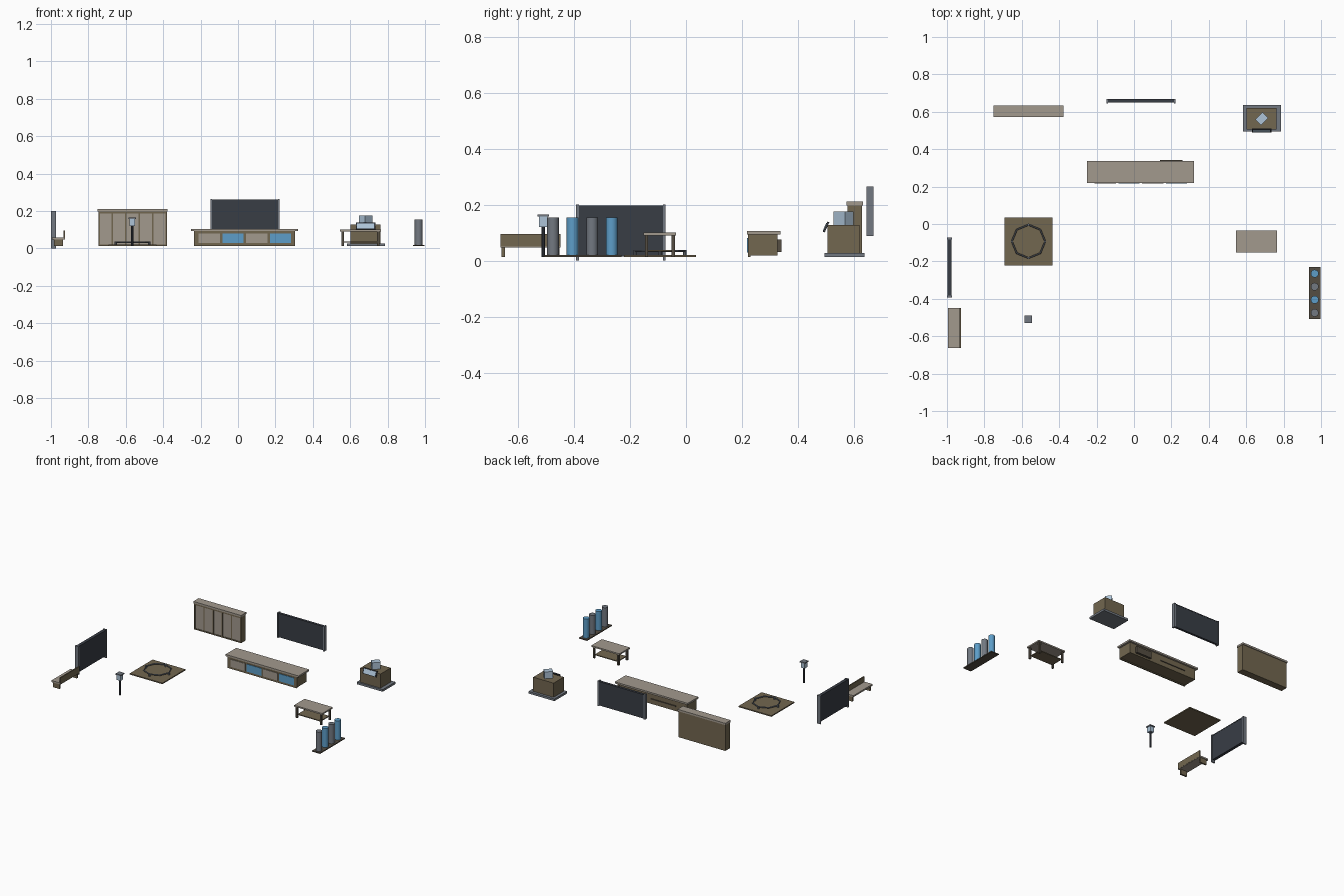
import bpy, math


def material(name, rgb):
    m = bpy.data.materials.new(name)
    m.diffuse_color = (*rgb, 1)
    return m


BROWN = material("brown_wood", (0.17, 0.135, 0.08))
DARKWOOD = material("dark_wood", (0.09, 0.075, 0.055))
TAUPE = material("taupe", (0.36, 0.32, 0.27))
DARK = material("dark_panel", (0.04, 0.047, 0.06))
GREY = material("grey_metal", (0.17, 0.19, 0.22))
BLUE = material("blue", (0.11, 0.34, 0.58))
PALE = material("pale_blue", (0.42, 0.55, 0.68))


def box(name, x, y, z, mat, rot=(0, 0, 0)):
    """Box from (min, max) pairs, optionally turned about its centre."""
    bpy.ops.mesh.primitive_cube_add(size=1, rotation=rot, location=[(a + b) / 2 for a, b in (x, y, z)])
    o = bpy.context.object
    o.name = name
    o.scale = [b - a for a, b in (x, y, z)]
    o.data.materials.append(mat)
    return o


def cyl(name, loc, r, z0, z1, mat, sides=16):
    bpy.ops.mesh.primitive_cylinder_add(vertices=sides, radius=r, depth=z1 - z0,
                                        location=(loc[0], loc[1], (z0 + z1) / 2))
    o = bpy.context.object
    o.name = name
    o.data.materials.append(mat)
    return o


G = 0.012  # height at which the furniture rests

# Two framed screens: one along y on the left, one along x at the back
box("left_screen_panel", (-0.996, -0.976), (-0.385, -0.08), (0.015, 0.193), DARK)
box("left_screen_top_rail", (-0.997, -0.975), (-0.385, -0.08), (0.191, 0.197), DARK)
for y in (-0.388, -0.078):
    box("left_screen_post", (-0.999, -0.973), (y - 0.005, y + 0.005), (0, 0.2), GREY)
box("back_screen_panel", (-0.14, 0.215), (0.65, 0.666), (0.092, 0.257), DARK)
box("back_screen_top_rail", (-0.14, 0.215), (0.649, 0.667), (0.255, 0.261), DARK)
for x in (-0.143, 0.218):
    box("back_screen_post", (x - 0.005, x + 0.005), (0.645, 0.669), (0.088, 0.264), GREY)

# Bench with its backrest on the inner side
box("bench_seat", (-0.995, -0.925), (-0.663, -0.448), (0.047, 0.058), TAUPE)
box("bench_backrest", (-0.932, -0.924), (-0.663, -0.448), (0.05, 0.095), BROWN)
for y in (-0.653, -0.458):
    box("bench_leg", (-0.985, -0.935), (y - 0.006, y + 0.006), (G, 0.047), BROWN)

# Wall cabinet with five recessed doors
box("cabinet_body", (-0.747, -0.38), (0.585, 0.628), (G, 0.197), BROWN)
box("cabinet_cap", (-0.751, -0.377), (0.573, 0.633), (0.197, 0.21), TAUPE)
box("cabinet_plinth", (-0.747, -0.38), (0.577, 0.587), (G, 0.02), BROWN)
box("cabinet_header", (-0.747, -0.38), (0.577, 0.587), (0.186, 0.197), BROWN)
for i in range(6):
    x = -0.743 + i * 0.0718
    box("cabinet_stile", (x - 0.004, x + 0.004), (0.577, 0.587), (G, 0.197), BROWN)
for i in range(5):
    x = -0.743 + i * 0.0718
    box("cabinet_door", (x + 0.004, x + 0.068), (0.581, 0.587), (0.02, 0.186), TAUPE)

# Long counter with alternating front panels and a rear box
box("counter_top", (-0.25, 0.32), (0.218, 0.338), (0.093, 0.105), TAUPE)
box("counter_body", (-0.225, 0.295), (0.228, 0.325), (0.018, 0.093), BROWN)
box("counter_front", (-0.235, 0.305), (0.221, 0.23), (G, 0.093), BROWN)
for i in range(4):
    x = -0.211 + i * 0.127
    box("counter_panel", (x, x + 0.114), (0.217, 0.222), (0.028, 0.081), (TAUPE, BLUE)[i % 2])
for x in (-0.23, 0.3):
    box("counter_end", (x - 0.006, x + 0.006), (0.221, 0.326), (0.018, 0.093), BROWN)
box("counter_rear_box", (0.14, 0.26), (0.32, 0.341), (0.03, 0.075), DARKWOOD)
box("counter_rear_shelf", (-0.15, 0.05), (0.32, 0.33), (0.05, 0.056), DARKWOOD)

# Kiosk: plinth, cabinet, tilted monitor and a turned display block
box("kiosk_plinth", (0.583, 0.785), (0.494, 0.637), (G, 0.027), GREY)
box("kiosk_body", (0.602, 0.761), (0.505, 0.619), (0.027, 0.127), BROWN)
tilt = (math.radians(-24), 0, 0)
box("kiosk_monitor", (0.63, 0.735), (0.497, 0.504), (0.1, 0.14), DARK, tilt)
box("kiosk_screen", (0.637, 0.728), (0.4945, 0.4975), (0.105, 0.135), PALE, tilt)
box("kiosk_display_block", (0.655, 0.711), (0.541, 0.585), (0.127, 0.175), PALE, (0, 0, math.radians(45)))

# Low table with an under shelf
box("table_top", (0.545, 0.765), (-0.152, -0.035), (0.09, 0.1), TAUPE)
box("table_shelf", (0.565, 0.745), (-0.14, -0.047), (0.032, 0.038), BROWN)
for x in (0.56, 0.75):
    for y in (-0.141, -0.046):
        box("table_leg", (x - 0.006, x + 0.006), (y - 0.006, y + 0.006), (G, 0.09), DARKWOOD)

# Row of four canisters on a tray
box("canister_tray", (0.935, 0.997), (-0.508, -0.23), (G, 0.019), DARKWOOD)
for i in range(4):
    cyl("canister", (0.966, -0.475 + i * 0.07), 0.021, 0.019, 0.154, (GREY, BLUE)[i % 2])
    bpy.ops.object.shade_smooth_by_angle()

# Floor platform with an eight-sided ring on short posts
C = (-0.564, -0.093)
box("platform", (-0.692, -0.436), (-0.221, 0.035), (G, 0.02), BROWN)
bpy.ops.mesh.primitive_torus_add(major_segments=8, minor_segments=6, major_radius=0.089,
                                 minor_radius=0.0045, location=(*C, 0.034))
ring = bpy.context.object
ring.name = "platform_ring"
ring.data.materials.append(GREY)
for i in range(4):
    a = i * math.pi / 2
    p = (C[0] + 0.089 * math.cos(a), C[1] + 0.089 * math.sin(a))
    cyl("ring_post", p, 0.006, 0.02, 0.038, GREY, 8)

# Lantern on a pole
lx, ly = -0.566, -0.51
cyl("lamp_pole", (lx, ly), 0.006, G, 0.12, DARK, 8)
box("lamp_glass", (lx - 0.015, lx + 0.015), (ly - 0.015, ly + 0.015), (0.12, 0.157), PALE)
box("lamp_cap", (lx - 0.02, lx + 0.02), (ly - 0.02, ly + 0.02), (0.157, 0.165), GREY)
